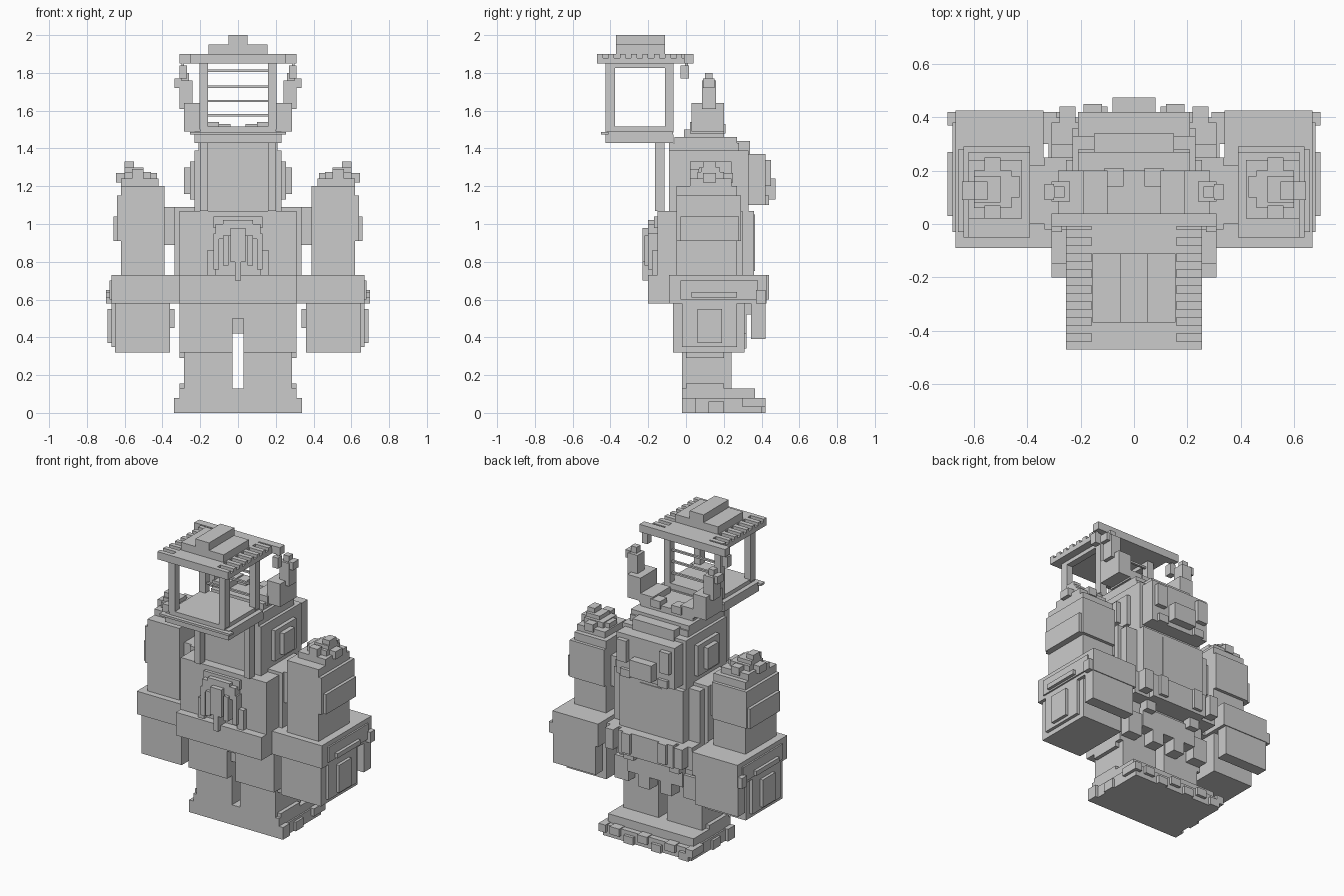
import bpy
import bmesh

stone = bpy.data.materials.new("plain_grey")
stone.diffuse_color = (0.6, 0.6, 0.6, 1)


def part(name, *boxes, mirror=False):
    """One object made of blocks (x0, x1, y0, y1, z0, z1), optionally mirrored in x."""
    bm = bmesh.new()
    boxes = list(boxes)
    if mirror:
        boxes += [(-b[1], -b[0]) + tuple(b[2:]) for b in boxes]
    for x0, x1, y0, y1, z0, z1 in boxes:
        for v in bmesh.ops.create_cube(bm, size=1)["verts"]:
            v.co = ((x0 + x1) / 2 + v.co.x * (x1 - x0),
                    (y0 + y1) / 2 + v.co.y * (y1 - y0),
                    (z0 + z1) / 2 + v.co.z * (z1 - z0))
    me = bpy.data.meshes.new(name)
    bm.to_mesh(me)
    bm.free()
    me.materials.append(stone)
    ob = bpy.data.objects.new(name, me)
    bpy.context.collection.objects.link(ob)
    return ob


# Stepped foot plate with a ragged rear edge
part("foot_plate", (-.31, .31, -.02, .365, 0, .13), (-.32, .32, 0, .40, 0, .075))
part("foot_trim", *[(x, x + .07, .36, .42, .03 * (i % 2), .05 + .03 * (i % 2))
                    for i, x in enumerate([-.31, -.21, -.11, -.01, .09, .19])])
part("foot_corners", (.29, .34, -.02, .05, 0, .08), (.30, .335, .12, .2, 0, .06),
     (.29, .34, .30, .42, .03, .08), (.28, .31, 0, .2, .12, .155), mirror=True)

# Legs with a narrow see-through slot
part("legs", (.03, .285, -.02, .24, .13, .32), (.03, .31, -.07, .24, .32, .58),
     (.28, .31, 0, .2, .29, .33), mirror=True)
part("leg_bridge", (-.03, .03, -.07, .24, .5, .58), (-.03, .03, -.03, .24, .42, .5))
part("rear_skirt", (-.28, .28, .23, .29, .42, .58), (-.2, .2, .28, .32, .42, .55))
part("rear_skirt_tabs", (.04, .12, .24, .32, .34, .5), (.2, .3, .22, .31, .35, .5),
     (.13, .2, .3, .36, .52, .6), mirror=True)

# Waist belt and side shelves
part("belt", (-.31, .31, -.2, .38, .58, .73), (-.2, .2, .36, .42, .58, .73))
part("belt_rear_studs", *[(x, x + .06, .36, .44, .6, .73) for x in (-.28, -.16, .1, .22)])
part("side_shelf", (.34, .67, -.09, .425, .58, .73), (.30, .35, -.09, .25, .58, .73),
     (.66, .68, -.03, .38, .6, .70),
     (.66, .70, .03, .27, .61, .64), (.66, .70, .37, .42, .58, .65), mirror=True)

# Hanging side blocks with a plate behind
part("side_block", (.36, .65, -.07, .31, .32, .58), (.64, .67, -.02, .27, .35, .58),
     (.66, .69, .06, .19, .37, .55), (.335, .37, 0, .2, .45, .55), mirror=True)
part("side_block_plate", (.36, .67, .345, .42, .39, .59), mirror=True)

# Torso
part("torso", (-.31, .31, -.15, .30, .73, 1.07), (-.335, .335, -.02, .25, .73, 1.09),
     (-.23, .23, .29, .36, .73, 1.07), (-.08, .08, .35, .365, .75, 1.05))

# Stepped arch ornament on the chest
part("chest_arch", (.10, .13, -.2, -.14, .76, .95), (.07, .12, -.2, -.14, .92, 1.0),
     (.12, .165, -.18, -.14, .72, .86), (.05, .08, -.22, -.14, .78, .94), mirror=True)
part("chest_crest", (-.13, .13, -.17, -.14, .98, 1.04), (-.08, .08, -.2, -.14, .94, 1.02),
     (-.04, .04, -.23, -.14, .80, .98), (-.015, .015, -.23, -.14, .70, .85))

# Arm towers with bands and stepped tops
part("tower", (.39, .62, -.05, .27, .73, 1.2), (.33, .41, 0, .22, .89, 1.09),
     (.39, .64, -.05, .29, .91, 1.15), (.60, .66, -.03, .28, .91, 1.04), mirror=True)
part("tower_top", (.42, .62, .02, .24, 1.2, 1.24), (.46, .60, .06, .20, 1.24, 1.275),
     (.50, .60, .08, .18, 1.27, 1.30), (.55, .60, .09, .16, 1.30, 1.33),
     (.60, .645, .09, .16, 1.22, 1.27), (.43, .48, .10, .18, 1.23, 1.27),
     (.50, .56, .02, .07, 1.23, 1.29), (.50, .56, .20, .25, 1.22, 1.27), mirror=True)

# Upper body, stepped head and side plates
part("upper_body", (-.23, .23, -.09, .33, 1.07, 1.39), (-.21, .21, -.09, .28, 1.39, 1.43))
part("head_steps", (-.21, .21, -.06, .27, 1.39, 1.46), (-.19, .19, -.01, .2, 1.46, 1.5))
part("head_rim", (.10, .20, .02, .2, 1.48, 1.54), (.04, .11, .14, .21, 1.48, 1.53), mirror=True)
part("side_plate", (.22, .255, .02, .24, 1.13, 1.33), (.25, .285, .07, .18, 1.16, 1.30), mirror=True)

# Backpack hump
part("hump", (-.21, .21, .31, .42, 1.10, 1.37), (-.15, .15, .26, .34, 1.35, 1.44),
     (-.08, .08, .41, .475, 1.13, 1.24))
part("hump_trim", (.12, .19, .41, .45, 1.20, 1.34), (.10, .17, .41, .44, 1.10, 1.15), mirror=True)

# Elbowed horns
part("horn", (.19, .285, .03, .2, 1.49, 1.64), (.24, .31, .085, .16, 1.61, 1.76),
     (.30, .335, .09, .15, 1.72, 1.77), (.26, .30, .10, .14, 1.76, 1.80), mirror=True)

# Lantern cage on two posts
part("lantern_post", (.16, .20, -.165, -.115, 1.07, 1.45), mirror=True)
part("lantern_floor", (-.23, .23, -.425, -.065, 1.43, 1.475),
     (-.2, .2, -.425, -.065, 1.485, 1.515),
     (-.255, .255, -.45, -.41, 1.473, 1.487), (-.23, .23, -.42, -.07, 1.47, 1.49))
part("cage_corners", (.16, .205, -.425, -.375, 1.5, 1.86), (.16, .205, -.11, -.065, 1.5, 1.86),
     (.16, .205, -.425, -.065, 1.825, 1.86), mirror=True)
part("cage_bars", *[(-.17, .17, -.095, -.08, z, z + .012) for z in (1.57, 1.645, 1.72, 1.805)])

# Slatted roof, ridge and rear beam
part("roof", (-.255, .255, -.47, 0, 1.85, 1.88), (-.16, .16, -.47, 0, 1.87, 1.90))
part("roof_slats", *[(.15, .255, y, y + .03, 1.875, 1.90)
                     for y in (-.47, -.41, -.35, -.29, -.23, -.17, -.11, -.05)], mirror=True)
part("roof_ridge", (-.155, .155, -.37, -.11, 1.89, 1.95), (-.05, .05, -.37, -.11, 1.94, 2.0))
part("rear_beam", (-.31, .31, -.01, .04, 1.85, 1.90))

# Small hanging lamps
part("hanging_lamp", (.285, .30, -.005, .01, 1.82, 1.86), (.27, .31, -.03, .015, 1.77, 1.84), mirror=True)
